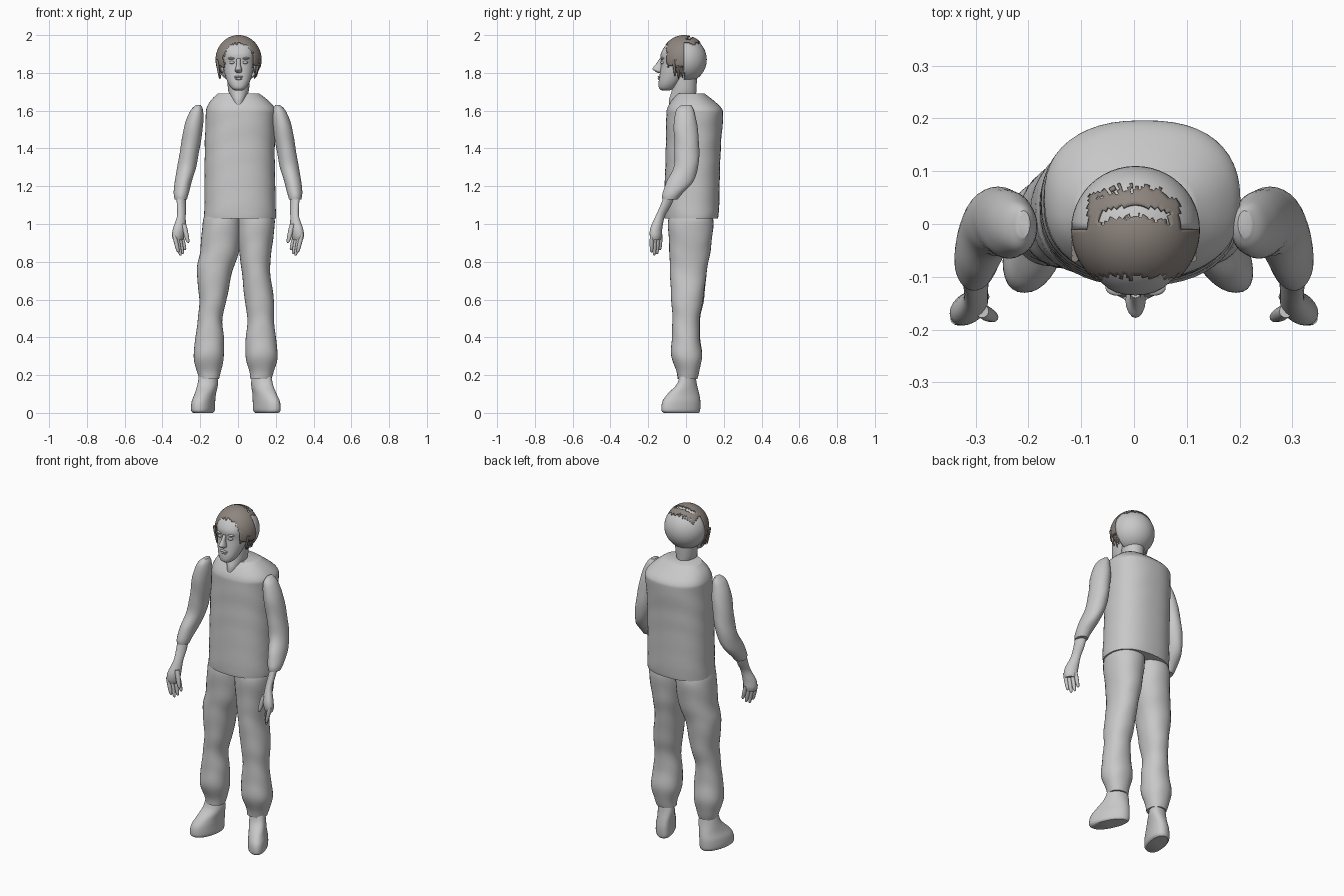
import bpy, bmesh, math, random
from mathutils import Vector

random.seed(4)
cube = bpy.data.objects.get("Cube")
if cube:
    bpy.data.objects.remove(cube, do_unlink=True)


def material(name, rgb):
    m = bpy.data.materials.new(name)
    m.use_nodes = True
    m.diffuse_color = (*rgb, 1)
    bsdf = next(n for n in m.node_tree.nodes if n.type == 'BSDF_PRINCIPLED')
    bsdf.inputs["Base Color"].default_value = (*rgb, 1)
    return m


GREY = material("plain grey", (.58, .58, .58))
BROWN = material("hair brown", (.27, .235, .21))
parts = []


def finish(name, bm, mat):
    bmesh.ops.recalc_face_normals(bm, faces=bm.faces)
    me = bpy.data.meshes.new(name)
    bm.to_mesh(me)
    bm.free()
    me.materials.append(mat)
    ob = bpy.data.objects.new(name, me)
    bpy.context.collection.objects.link(ob)
    parts.append(ob)
    return ob


def blend(a, b, c, d, t):
    """Smooth curve through b and c."""
    return b + .5 * t * (c - a + t * (2 * a - 5 * b + 4 * c - d + t * (3 * (b - c) + d - a)))


def loft(name, rings, mat=GREY, n=32, steps=5, power=1.0, skew=0.0, fold=0.0, side=1):
    """Skin a stack of rings (z, x0, x1, y0, y1); side -1 mirrors in x."""
    rows = []
    last = len(rings) - 1
    for i in range(last):
        four = [rings[min(max(i + k, 0), last)] for k in (-1, 0, 1, 2)]
        for s in range(steps):
            rows.append([blend(*v, s / steps) for v in zip(*four)])
    rows.append(rings[-1])
    bm = bmesh.new()
    loops = []
    for z, x0, x1, y0, y1 in rows:
        loop = []
        for k in range(n):
            a = math.tau * k / n
            c, s = math.cos(a), math.sin(a)
            c = math.copysign(abs(c) ** power, c)
            s = math.copysign(abs(s) ** power, s)
            w = 1 + fold * math.sin(z * 48 + 2 * math.sin(2 * a + 1))
            dy = s * (y1 - y0) / 2 * w
            x = (x0 + x1) / 2 + c * (x1 - x0) / 2 * w - skew * dy
            loop.append(bm.verts.new((side * x, (y0 + y1) / 2 + dy, z)))
        loops.append(loop)
    for lo, hi in zip(loops, loops[1:]):
        for k in range(n):
            bm.faces.new((lo[k - 1], lo[k], hi[k], hi[k - 1]))
    bm.faces.new(loops[0])
    bm.faces.new(loops[-1])
    return finish(name, bm, mat)


def ball(name, centre, radii, mat=GREY, keep=None, seg=24):
    """Ellipsoid; keep(point) selects the faces that stay."""
    bm = bmesh.new()
    bmesh.ops.create_uvsphere(bm, u_segments=seg, v_segments=seg // 2, radius=1)
    for v in bm.verts:
        v.co = Vector(c + r * p for c, r, p in zip(centre, radii, v.co))
    if keep:
        gone = [f for f in bm.faces if not keep(f.calc_center_median())]
        bmesh.ops.delete(bm, geom=gone, context='FACES')
    return finish(name, bm, mat)


def stick(name, start, end, r0, r1, mat=GREY, side=1):
    """Tapered finger or lock between two points."""
    rings = []
    for t, f in ((0, .8), (.3, 1), (.75, 1), (.94, .8), (1, .3)):
        x, y, z = Vector(start).lerp(Vector(end), t)
        r = (r0 + (r1 - r0) * t) * f
        rings.append((z, x - r, x + r, y - r, y + r))
    return loft(name, rings, mat, n=10, steps=2, side=side)


# Pullover
loft("pullover", [
    (1.03, -.18, .2, -.115, .17), (1.08, -.178, .2, -.117, .175),
    (1.3, -.177, .195, -.11, .18), (1.45, -.175, .195, -.106, .187),
    (1.57, -.17, .2, -.105, .197), (1.61, -.168, .198, -.1, .19),
    (1.65, -.148, .165, -.078, .15), (1.69, -.108, .113, -.047, .1),
], n=48, power=.85, fold=.006)

# Trouser legs
loft("right_trouser_leg", [
    (1.05, -.175, .02, -.09, .14), (1.0, -.188, .02, -.095, .145),
    (.86, -.2, .008, -.088, .13), (.75, -.218, -.03, -.085, .11),
    (.6, -.205, -.06, -.078, .095), (.5, -.212, -.083, -.072, .075),
    (.4, -.225, -.075, -.075, .075), (.3, -.235, -.075, -.078, .085),
    (.22, -.218, -.09, -.05, .07), (.18, -.205, -.1, -.045, .06),
], power=.92, fold=.01)
loft("left_trouser_leg", [
    (1.05, -.01, .185, -.09, .14), (1.0, -.01, .195, -.095, .145),
    (.86, .005, .178, -.088, .13), (.75, .02, .17, -.085, .11),
    (.6, .035, .19, -.078, .09), (.5, .05, .19, -.072, .072),
    (.4, .042, .2, -.075, .072), (.3, .04, .21, -.078, .085),
    (.22, .06, .19, -.05, .07), (.18, .065, .178, -.042, .06),
], power=.92, fold=.01)

# Shoes, toes turned outwards
for side, name, shift, skew in ((1, "left_shoe", 0, .4), (-1, "right_shoe", .033, .22)):
    loft(name, [(z, a + shift, b + shift, c, d) for z, a, b, c, d in [
        (0, .105, .2, -.118, .068), (.015, .095, .21, -.13, .075),
        (.06, .093, .207, -.125, .076), (.1, .088, .193, -.098, .07),
        (.15, .075, .18, -.05, .058), (.2, .078, .172, -.032, .05)]],
        power=.9, skew=skew, side=side)

# Sleeves, forearms and hands
for side, label in ((1, "left"), (-1, "right")):
    loft(label + "_sleeve", [
        (1.63, .197, .222, -.025, .025), (1.6, .185, .252, -.053, .042),
        (1.52, .185, .284, -.065, .06), (1.4, .203, .305, -.06, .07),
        (1.3, .222, .322, -.066, .064), (1.22, .246, .336, -.105, .035),
        (1.16, .262, .34, -.125, -.02), (1.13, .27, .335, -.125, -.045),
    ], fold=.012, side=side)
    loft(label + "_forearm_and_palm", [
        (1.17, .28, .327, -.11, -.05), (1.1, .277, .322, -.135, -.078),
        (1.04, .278, .322, -.162, -.112), (.98, .278, .342, -.188, -.125),
        (.94, .284, .348, -.192, -.128), (.915, .292, .342, -.184, -.136),
    ], n=20, skew=.3, side=side)
    for i, reach in enumerate((.85, .832, .84, .862)):
        x, y = .338 - .012 * i, -.18 + .015 * i
        stick(f"{label}_finger_{i + 1}", (x, y, .945), (x - .022, y - .003, reach),
              .013, .009, side=side)
    stick(label + "_thumb", (.288, -.165, 1.0), (.264, -.178, .9), .016, .01, side=side)

# Neck and face
loft("neck", [(1.62, -.03, .036, -.09, .05), (1.66, -.038, .044, -.09, .052),
              (1.71, -.052, .058, -.075, .055), (1.8, -.06, .065, -.07, .06)])
loft("face", [
    (1.708, -.018, .025, -.13, -.085), (1.72, -.036, .042, -.143, -.06),
    (1.75, -.055, .061, -.145, -.03), (1.8, -.072, .078, -.138, .01),
    (1.85, -.08, .086, -.132, .03), (1.9, -.085, .09, -.134, .04),
    (1.945, -.08, .085, -.108, .04), (1.975, -.05, .055, -.07, .03),
], power=.9)
loft("nose", [(1.8, -.008, .014, -.15, -.12), (1.81, -.016, .022, -.166, -.12),
              (1.822, -.014, .02, -.178, -.12), (1.845, -.008, .014, -.16, -.12),
              (1.875, -.007, .013, -.14, -.12)], n=16)
ball("upper_lip", (.003, -.138, 1.779), (.024, .012, .006))
ball("lower_lip", (.003, -.138, 1.769), (.02, .012, .007))
for side, label in ((1, "left"), (-1, "right")):
    x = .003 + side * .034
    ball(label + "_eye", (x, -.122, 1.855), (.015, .013, .008))
    ball(label + "_brow", (x, -.121, 1.877), (.023, .015, .007))
    ball(label + "_ear", (.003 + side * .086, -.03, 1.835), (.014, .022, .036))

# Back of the skull: half shell
HEAD = (.003, -.01, 1.87)
skull = ball("skull_back", HEAD, (.122, .12, .122), seg=48, keep=lambda p: p.y > -.013)


# Hair cap with ragged edges and a bare crescent on the crown
def hair_rule(p):
    jag = random.uniform(-.012, .008)
    if p.y < -.01:
        return p.y > -.1 + jag / 2 and p.z > 1.84 + jag
    crescent = .015 + jag / 2 < p.y + 3 * p.x * p.x < .036 and abs(p.x) < .068
    return abs(p.x) < .088 and p.y < .072 + jag - 3 * p.x * p.x and p.z > 1.93 and not crescent


hair = ball("hair_cap", HEAD, (.122, .124, .13), BROWN, hair_rule, seg=96)
for ob, depth in ((skull, .006), (hair, .006)):
    mod = ob.modifiers.new("thickness", 'SOLIDIFY')
    mod.thickness = depth

# Loose locks beside the face
for side in (1, -1):
    for i in range(6):
        y = -.065 + .01 * i
        drop = random.uniform(1.755, 1.81)
        stick(f"lock_{'left' if side > 0 else 'right'}_{i + 1}", (.112, y, 1.87),
              (.085 + random.uniform(0, .015), y + .006, drop), .009, .004, BROWN, side)

# Smooth shading with sharp hems
bpy.ops.object.select_all(action='DESELECT')
for ob in parts:
    ob.select_set(True)
bpy.context.view_layer.objects.active = parts[0]
bpy.ops.object.shade_smooth_by_angle(angle=math.radians(45))
